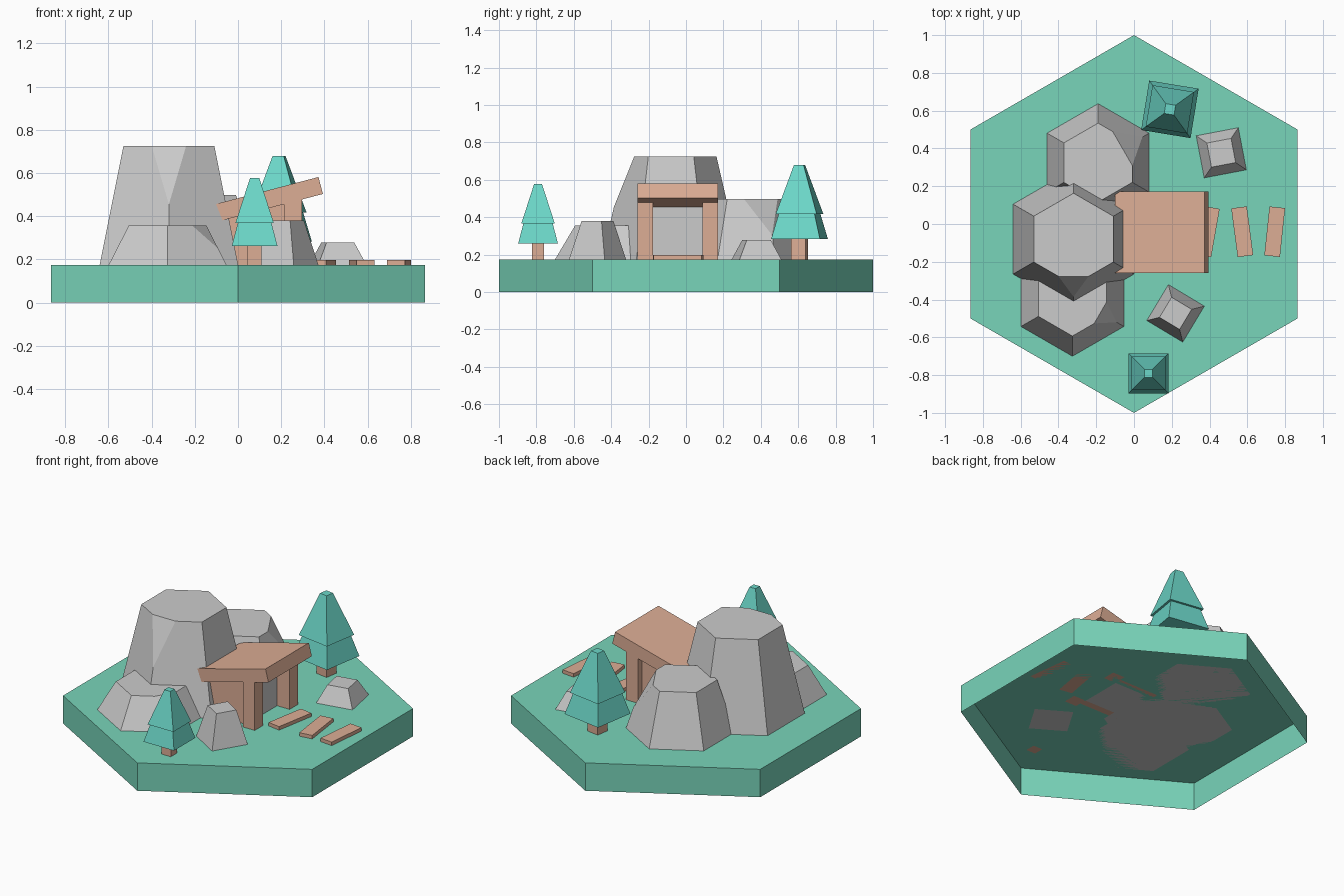
import bpy, bmesh
from math import sin, cos, radians, sqrt, pi, atan2
from mathutils import Matrix, Vector

if "Cube" in bpy.data.objects:
    bpy.data.objects.remove(bpy.data.objects["Cube"])

GROUND = 0.175


def material(name, rgb):
    m = bpy.data.materials.new(name)
    m.diffuse_color = (*rgb, 1)
    m.use_nodes = True
    m.node_tree.nodes["Principled BSDF"].inputs["Base Color"].default_value = m.diffuse_color
    return m


GRASS = material("grass", (0.19, 0.66, 0.49))
LEAF = material("leaf", (0.15, 0.68, 0.58))
WOOD = material("wood", (0.72, 0.42, 0.30))


def finish(name, bm, mat=None):
    bmesh.ops.recalc_face_normals(bm, faces=bm.faces)
    me = bpy.data.meshes.new(name)
    bm.to_mesh(me)
    bm.free()
    ob = bpy.data.objects.new(name, me)
    bpy.context.collection.objects.link(ob)
    if mat:
        me.materials.append(mat)
    return ob


def ring(n, r, z, cx, cy, start):
    return [Vector((cx + r * cos(start + 2 * pi * i / n),
                    cy + r * sin(start + 2 * pi * i / n), z)) for i in range(n)]


def frustum(name, n, r0, r1, z0, z1, cx=0, cy=0, start=0.0, mat=None, bottom=True):
    bm = bmesh.new()
    lo = [bm.verts.new(p) for p in ring(n, r0, z0, cx, cy, start)]
    hi = [bm.verts.new(p) for p in ring(n, r1, z1, cx, cy, start)]
    for i in range(n):
        j = (i + 1) % n
        bm.faces.new((lo[i], lo[j], hi[j], hi[i]))
    bm.faces.new(hi)
    if bottom:
        bm.faces.new(lo[::-1])
    return finish(name, bm, mat)


def square(name, h0, h1, z0, z1, cx, cy, rot=0, mat=None):
    return frustum(name, 4, h0 * sqrt(2), h1 * sqrt(2), z0, z1, cx, cy,
                   radians(45 + rot), mat)


def rock(name, cx, cy, r0, r1, top, cut, size, apex_z):
    """Six-sided rock with one top corner sliced off by a triangle."""
    bm = bmesh.new()
    pl = ring(6, r0, GROUND, cx, cy, pi / 6)
    ph = ring(6, r1, top, cx, cy, pi / 6)
    lo = [bm.verts.new(p) for p in pl]
    hi = [[bm.verts.new(p)] if i != cut else None for i, p in enumerate(ph)]
    c = ph[cut]
    to_prev = (ph[cut - 1] - c).normalized()
    to_next = (ph[(cut + 1) % 6] - c).normalized()
    hi[cut] = [bm.verts.new(c + to_prev * size), bm.verts.new(c + to_next * size)]
    apex = bm.verts.new(c.lerp(pl[cut], (top - apex_z) / (top - GROUND)))
    for i in range(6):
        j = (i + 1) % 6
        loop = [lo[i], lo[j]]
        if j == cut:
            loop.append(apex)
        loop += [hi[j][0], hi[i][-1]]
        if i == cut:
            loop.append(apex)
        bm.faces.new(loop)
    bm.faces.new((apex, hi[cut][1], hi[cut][0]))
    bm.faces.new([v for h in hi for v in h])
    bm.faces.new(lo[::-1])
    return finish(name, bm)


def box(name, size, loc, axis="Z", angle=0, mat=None):
    bm = bmesh.new()
    bmesh.ops.create_cube(bm, size=1)
    m = (Matrix.Translation(loc) @ Matrix.Rotation(radians(angle), 4, axis)
         @ Matrix.Diagonal((*size, 1)))
    bmesh.ops.transform(bm, matrix=m, verts=bm.verts)
    return finish(name, bm, mat)


def tree(name, cx, cy, s, rot):
    def z(h):
        return GROUND + h * s
    square(name + "_trunk", .032 * s, .032 * s, z(0), z(.088), cx, cy, rot, WOOD)
    square(name + "_lower_tier", .106 * s, .078 * s, z(.086), z(.193), cx, cy, rot, LEAF)
    square(name + "_upper_tier", .089 * s, .021 * s, z(.193), z(.403), cx, cy, rot, LEAF)


# Hexagonal ground tile, open underneath
frustum("ground_tile", 6, 1, 1, 0, GROUND, start=pi / 2, mat=GRASS, bottom=False)

# Large rocks
rock("main_rock", -.32, -.08, .37, .243, .725, 4, .092, .455)
rock("back_rock", -.19, .325, .312, .209, .498, 0, .12, .305)
rock("front_rock", -.326, -.385, .315, .208, .356, 5, .075, .25)

# Boulders
square("front_boulder", .111, .062, GROUND, .38, .22, -.473, -31)
square("back_boulder", .1135, .065, GROUND, .279, .462, .377, 10.8)

# Trees
tree("front_tree", .077, -.791, 1.0, 0)
tree("back_tree", .19, .607, 1.25, -9.3)

# Mine entrance: sloping roof, posts, side walls and blocked opening
MY = -.044
tilt = atan2(.125, .475)
box("mine_roof", (.49, .43, .081), (.146, MY, .480), "Y", -tilt * 180 / pi, WOOD)


def under_roof(name, x0, x1, y0, y1, mat=None):
    """Upright block whose top follows the slope just inside the roof."""
    bm = bmesh.new()
    prof = [(x0, GROUND), (x1, GROUND), (x1, .42 + .263 * x1), (x0, .42 + .263 * x0)]
    f = bm.faces.new([bm.verts.new((x, y0, z)) for x, z in prof])
    ext = bmesh.ops.extrude_face_region(bm, geom=[f])["geom"]
    bmesh.ops.translate(bm, vec=(0, y1 - y0, 0),
                        verts=[v for v in ext if isinstance(v, bmesh.types.BMVert)])
    return finish(name, bm, mat)


for side, s in (("near", -1), ("far", 1)):
    under_roof(side + "_post", .214, .297, MY + s * .132, MY + s * .214, WOOD)
    under_roof(side + "_wall", -.06, .214, MY + s * .132, MY + s * .177, WOOD)
under_roof("mine_opening", -.06, .21, MY - .132, MY + .132)

# Track planks
for i, (x, a) in enumerate(((.39, -10), (.573, 7.5), (.745, -6))):
    box(f"track_plank_{i + 1}", (.083, .26, .022), (x, -.041, GROUND + .011), "Z", a, WOOD)
